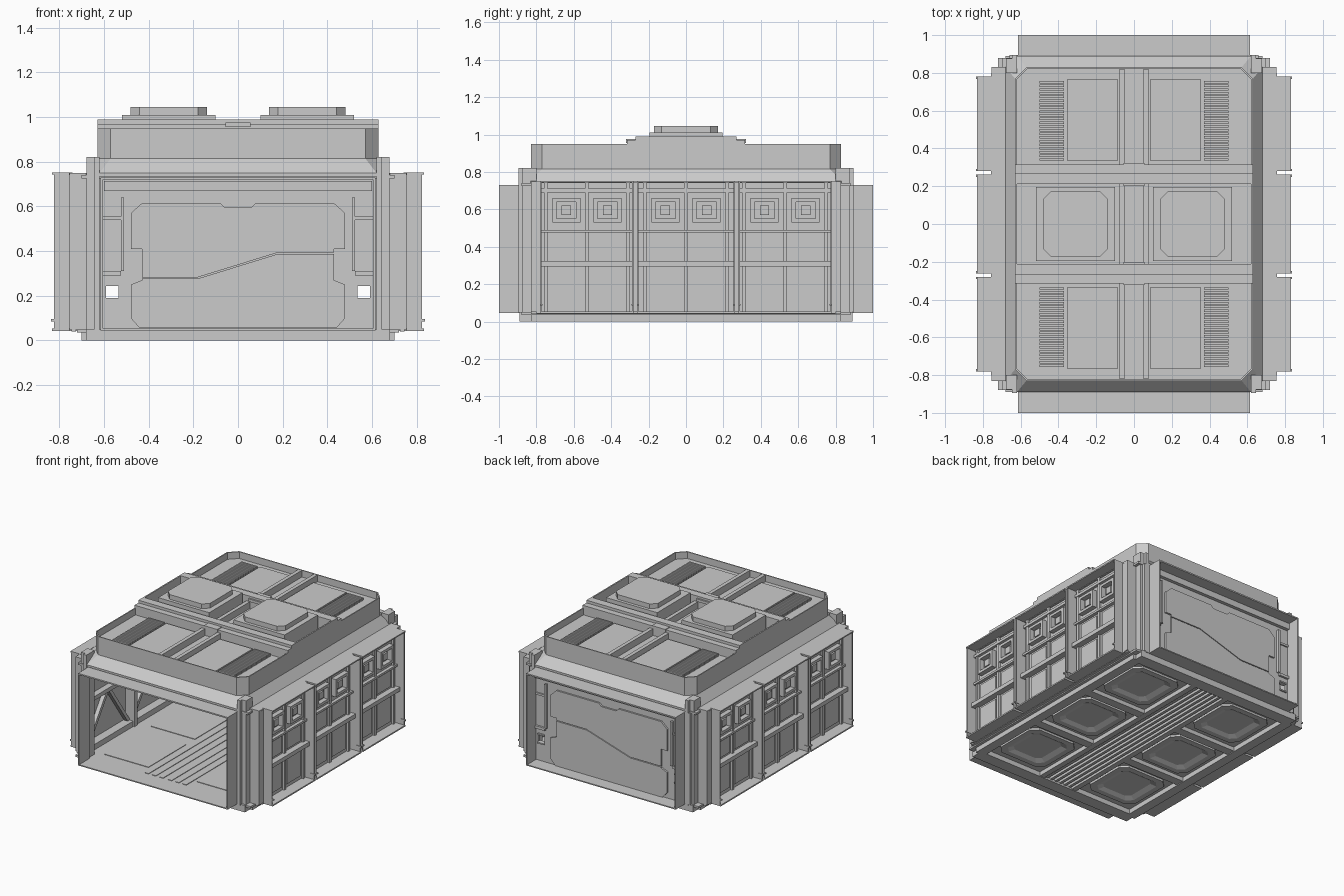
import bpy, bmesh
from mathutils import Vector

if "Cube" in bpy.data.objects:
    bpy.data.objects.remove(bpy.data.objects["Cube"])


def finish(name, bm):
    bmesh.ops.recalc_face_normals(bm, faces=bm.faces)
    me = bpy.data.meshes.new(name)
    bm.to_mesh(me)
    bm.free()
    ob = bpy.data.objects.new(name, me)
    bpy.context.collection.objects.link(ob)
    return ob


def mirror(ob, x=True, y=False):
    m = ob.modifiers.new("mirror", 'MIRROR')
    m.use_axis = (x, y, False)
    m.use_mirror_merge = False
    return ob


def add_box(bm, x0, x1, y0, y1, z0, z1):
    r = bmesh.ops.create_cube(bm, size=1)
    for v in r['verts']:
        v.co = Vector(((x0 + x1) / 2 + v.co.x * (x1 - x0),
                       (y0 + y1) / 2 + v.co.y * (y1 - y0),
                       (z0 + z1) / 2 + v.co.z * (z1 - z0)))


def boxes(name, items):
    bm = bmesh.new()
    for b in items:
        add_box(bm, *b)
    return finish(name, bm)


def add_prism(bm, pts, axis, lo, hi):
    """Extrude a 2D profile along an axis (profile axes keep x, y, z order)."""
    def co(p, t):
        c = list(p)
        c.insert('xyz'.index(axis), t)
        return c
    vs = [bm.verts.new(co(p, lo)) for p in pts]
    f = bm.faces.new(vs)
    r = bmesh.ops.extrude_face_region(bm, geom=[f])
    for v in r['geom']:
        if isinstance(v, bmesh.types.BMVert):
            v.co['xyz'.index(axis)] = hi


def prism(name, pts, axis, lo, hi):
    bm = bmesh.new()
    add_prism(bm, pts, axis, lo, hi)
    return finish(name, bm)


def octagon(hx, hy, c, cx=0, cy=0):
    return [(cx + x, cy + y) for x, y in (
        (hx, -hy + c), (hx, hy - c), (hx - c, hy), (-hx + c, hy),
        (-hx, hy - c), (-hx, -hy + c), (-hx + c, -hy), (hx - c, -hy))]


def loft(bm, rings):
    """Bridge a list of (points, z) rings and cap both ends."""
    vs = [[bm.verts.new((x, y, z)) for x, y in pts] for pts, z in rings]
    for a, b in zip(vs, vs[1:]):
        for i in range(len(a)):
            j = (i + 1) % len(a)
            bm.faces.new((a[i], a[j], b[j], b[i]))
    bm.faces.new(vs[0])
    bm.faces.new(vs[-1])


# Roof: flared skirt, parapet and sunken deck in one shell
DECK = .90
bm = bmesh.new()
loft(bm, [(octagon(.68, .89, .06), .735), (octagon(.68, .89, .06), .75),
          (octagon(.63, .83, .06), .815), (octagon(.63, .83, .06), .95),
          (octagon(.622, .822, .057), .95), (octagon(.622, .822, .057), DECK)])
finish("roof_shell", bm)

# Roof cross beams with a stepped top
step = [(.212, DECK), (.315, DECK), (.315, .97), (.27, .97), (.27, .99), (.212, .99)]
mirror(prism("roof_cross_beam", step, 'x', -.63, .63), False, True)
mirror(boxes("roof_beam_link", [(-.055, .055, .20, .322, .955, .975)]), False, True)
mirror(boxes("roof_raised_edge", [(.62, .63, -.22, .22, .94, .99)]))

# Roof rails, panels and louvres
mirror(boxes("roof_rail", [(.05, .078, .31, .82, DECK, .95), (.05, .078, -.213, 0, DECK, .95)]), True, True)
mirror(boxes("roof_panel", [(.085, .355, .335, .765, DECK - .005, .917)]), True, True)
louvres = [(.37, .50, .335 + i * .0195, .348 + i * .0195, DECK - .005, .92) for i in range(22)]
mirror(boxes("roof_louvres", louvres), True, True)

# Roof ventilation units
bm = bmesh.new()
add_box(bm, .10, .52, -.195, .195, DECK, 1.01)
loft(bm, [(octagon(.172, .172, .04, .31), 1.0), (octagon(.172, .172, .04, .31), 1.045)])
mirror(finish("vent_unit", bm))

# Ceiling, base and floor
boxes("ceiling", [(-.70, .70, -.88, .88, .725, .74)])
boxes("floor_plate", [(-.72, .72, -.88, .88, .035, .05)])
mirror(boxes("base_rim", [(.63, .70, -.83, .83, 0, .045), (0, .68, -.89, -.80, 0, .05),
                          (0, .68, .80, .89, 0, .05)]))
mirror(boxes("base_cross_beam", [(.13, .64, .235, .30, .005, .04)]), True, True)
mirror(boxes("base_spine", [(x, x + .02, -.80, .80, .012, .04) for x in (.01, .05, .09)]
             + [(.12, .16, -.80, .80, .004, .04)]))
bm = bmesh.new()
for cy in (-.545, 0, .545):
    loft(bm, [(octagon(.20, .20, .05, .395, cy), .04), (octagon(.20, .20, .05, .395, cy), .02),
              (octagon(.16, .16, .04, .395, cy), .02), (octagon(.12, .13, .03, .395, cy), .036)])
mirror(finish("underside_panel", bm))
tiles = [(.20, .56, c - .22, c + .22, .045, .054) for c in (-.545, 0, .545)]
mirror(boxes("floor_tiles", tiles + [(x, x + .03, -.85, .85, .045, .054) for x in (.02, .08, .14)]))

# Corner posts
post = [(.62, .80), (.62, .895), (.645, .895), (.645, .875), (.678, .875), (.678, .80)]
mirror(prism("corner_post", post, 'z', .045, .822), True, True)
mirror(boxes("corner_return", [(.67, .755, .815, .83, .05, .74), (.745, .755, .78, .83, .05, .74),
                               (.67, .755, .78, .83, .735, .75)]), True, True)

# Thin hoods around the front opening and the rear door
hood = [(.605, .615, .88, 1, .05, .73), (0, .615, .82, 1, .72, .73), (0, .615, .88, 1, .045, .053)]
mirror(boxes("end_hood", hood), True, True)

# Side walls with shadow-box bays
bays = [(-.78, -.28), (-.262, .262), (.28, .78)]
mirror(boxes("side_wall", [(.725, .745, -.83, .83, .04, .745)]))
mirror(boxes("side_shelf", [(.66, .757, -.80, .80, .74, .75), (.68, .757, -.80, .80, .043, .053)]))
frames, rails, windows, panels = [], [], [], []
for a, b in bays:
    m = (a + b) / 2
    frames += [(.74, .832, a, b, .743, .752), (.74, .832, a, b, .043, .053),
               (.74, .825, a, a + .008, .05, .75), (.74, .825, b - .008, b, .05, .75)]
    rails += [(.74, .79, a, b, .295, .325), (.74, .77, a, b, .475, .49),
              (.74, .765, a, b, .69, .71), (.80, .837, a, a + .012, .085, .095),
              (.80, .837, b - .012, b, .085, .095)]
    rails += [(.74, .76, m + d - .01, m + d + .01, .05, .745) for d in (-.22, 0, .22)]
    for s in (-.11, .11):
        c = m + s
        panels += [(.74, .752, c - .08, c + .08, .08, .28), (.74, .752, c - .08, c + .08, .34, .46)]
        windows += [(.74, .78, c - .075, c - .053, .53, .66), (.74, .78, c + .053, c + .075, .53, .66),
                    (.74, .78, c - .075, c + .075, .64, .66), (.74, .78, c - .075, c + .075, .53, .55),
                    (.74, .765, c - .025, c + .025, .57, .62)]
mirror(boxes("bay_frame", frames))
mirror(boxes("bay_rails", rails))
mirror(boxes("bay_windows", windows))
mirror(boxes("bay_panels", panels))

# Interior posts and cross bracing
inner = [(.65, .73, y - .018, y + .018, .05, .73) for y in (-.78, -.27, .27, .78)]
inner += [(.68, .73, -.83, .83, .40, .43), (.66, .73, -.83, .83, .05, .09), (.66, .73, -.83, .83, .68, .73)]
mirror(boxes("interior_posts", inner))
bm = bmesh.new()
for a, b in bays:
    m = (a + b) / 2
    for y0, y1 in ((a, m), (b, m)):
        d = .03 if y1 > y0 else -.03
        add_prism(bm, [(y0, .09), (y0 + d, .09), (y1, .40), (y1 - d, .40)], 'x', .69, .72)
mirror(finish("interior_braces", bm))

# Rear wall with two small window openings
mirror(boxes("rear_wall", [(0, .535, .875, .895, .05, .73), (.59, .66, .875, .895, .05, .73),
                           (.535, .59, .875, .895, .05, .19), (.535, .59, .875, .895, .245, .73)]))

# Rear door in two halves with a stepped seam
upper = [(-.43, .283), (-.18, .283), (.18, .394), (.43, .394), (.43, .41), (.48, .41), (.48, .57),
         (.43, .615), (.08, .615), (.06, .595), (-.06, .595), (-.08, .615), (-.43, .615),
         (-.48, .57), (-.48, .41), (-.43, .41)]
lower = [(-.43, .277), (-.18, .277), (.18, .388), (.43, .388), (.43, .27), (.48, .25), (.48, .10),
         (.44, .055), (-.44, .055), (-.48, .10), (-.48, .25), (-.43, .27)]
prism("door_upper", upper, 'y', .862, .908)
prism("door_lower", lower, 'y', .862, .908)
guides = [(.51, .525, .86, .915, .31, .64), (.525, .61, .865, .905, .54, .555),
          (0, .60, .855, .92, .67, .715), (.525, .61, .865, .91, .29, .31),
          (.535, .59, .87, .905, .18, .19), (.535, .59, .87, .905, .245, .255)]
mirror(boxes("door_guides", guides))
